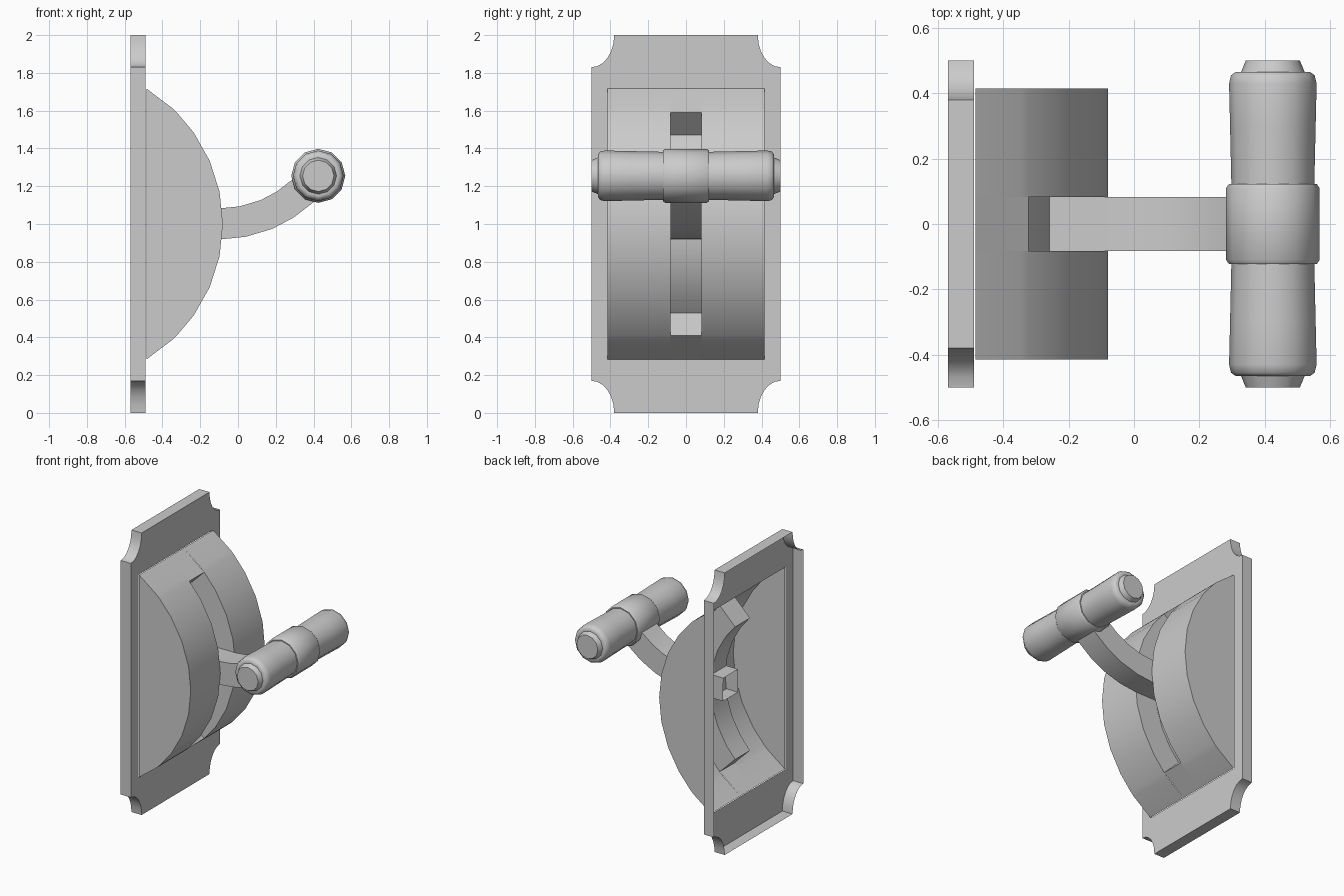
import bpy, bmesh, math
from mathutils import Vector

cube = bpy.data.objects.get("Cube")
if cube:
    bpy.data.objects.remove(cube, do_unlink=True)

grey = bpy.data.materials.new("light grey")
grey.use_nodes = True
COLOUR = (0.6, 0.6, 0.6, 1)
grey.diffuse_color = COLOUR
grey.node_tree.nodes["Principled BSDF"].inputs["Base Color"].default_value = COLOUR


def face(bm, pts):
    return bm.faces.new([bm.verts.new(p) for p in pts])


def strip(bm, a, b):
    """Quads joining two matching rows of points."""
    for i in range(len(a) - 1):
        face(bm, (a[i], a[i + 1], b[i + 1], b[i]))


def finish(bm, name, angle=40):
    bmesh.ops.remove_doubles(bm, verts=bm.verts, dist=0.0005)
    bmesh.ops.recalc_face_normals(bm, faces=bm.faces)
    # open shells: make the faces that look along +x the outer ones
    if sum(f.normal.x * f.calc_area() for f in bm.faces) < -0.05:
        bmesh.ops.reverse_faces(bm, faces=bm.faces)
    mesh = bpy.data.meshes.new(name)
    bm.to_mesh(mesh)
    bm.free()
    ob = bpy.data.objects.new(name, mesh)
    bpy.context.collection.objects.link(ob)
    mesh.materials.append(grey)
    bpy.ops.object.select_all(action="DESELECT")
    ob.select_set(True)
    bpy.context.view_layer.objects.active = ob
    bpy.ops.object.shade_smooth_by_angle(angle=math.radians(angle))
    return ob


FRONT, BACK = -0.49, -0.57
HALF_W, HALF_H = 0.415, 0.717      # housing opening
RADIUS, FLOOR = 0.837, 0.667       # housing and groove floor
CENTRE = -0.08 - RADIUS
SLOT = 0.083

# wall plate: open-backed tray with scooped corners and a central opening
bm = bmesh.new()
scoop = [(0.5 - 0.12 * math.cos(t), 1 - 0.17 * math.sin(t))
         for t in (i * math.pi / 12 for i in range(7))]
for s in (1, -1):
    outline = [(0, 1)] + scoop + [(y, -z) for y, z in reversed(scoop)] + [(0, -1)]
    hole = [(0, -HALF_H), (HALF_W, -HALF_H), (HALF_W, HALF_H), (0, HALF_H)]
    face(bm, [(FRONT, s * y, 1 + z) for y, z in outline + hole])
    strip(bm, [(FRONT, s * y, 1 + z) for y, z in outline],
          [(BACK, s * y, 1 + z) for y, z in outline])
finish(bm, "wall_plate")

# curved housing with a recessed groove
bm = bmesh.new()
END = math.asin(HALF_H / RADIUS)
STOP = math.radians(44.8)
angles = sorted([END * i / 5 for i in range(-5, 6)] + [-STOP, STOP])
inner = [a for a in angles if abs(a) <= STOP + 0.001]


def arc(angs, r, y):
    return [(CENTRE + r * math.cos(a), y, 1 + r * math.sin(a)) for a in angs]


for s in (1, -1):
    strip(bm, arc(angles, RADIUS, s * HALF_W), arc(angles, RADIUS, s * SLOT))
    face(bm, arc(angles, RADIUS, s * HALF_W))
    tip = [s * STOP, s * END]
    strip(bm, arc(tip, RADIUS, -SLOT), arc(tip, RADIUS, SLOT))
    # groove side and end
    strip(bm, arc(inner, RADIUS, s * SLOT), arc(inner, FLOOR, s * SLOT))
    face(bm, arc([s * STOP], RADIUS, -SLOT) + arc([s * STOP], RADIUS, SLOT)
         + arc([s * STOP], FLOOR, SLOT) + arc([s * STOP], FLOOR, -SLOT))
strip(bm, arc(inner, FLOOR, -SLOT), arc(inner, FLOOR, SLOT))
finish(bm, "housing")

# curved lever arm: open square tube swept along a path
bm = bmesh.new()
path = [Vector(p) for p in ((-0.35, 1.0), (-0.08, 1.002), (0.025, 1.013), (0.15, 1.05),
                            (0.25, 1.103), (0.35, 1.18), (0.425, 1.255))]
rings = []
for i, p in enumerate(path):
    d = (path[min(i + 1, len(path) - 1)] - path[max(i - 1, 0)]).normalized()
    n = Vector((-d.y, d.x)) * 0.082
    rings.append([(q.x, y, q.y) for q, y in
                  ((p + n, SLOT), (p + n, -SLOT), (p - n, -SLOT), (p - n, SLOT))])
for a, b in zip(rings, rings[1:]):
    strip(bm, a + a[:1], b + b[:1])
finish(bm, "lever_arm")


# turned handle: profile of (y, radius) spun about its axis
def turned(name, profile, sides=12):
    bm = bmesh.new()
    rows = [[(0.425 + r * math.cos(t), y, 1.255 + r * math.sin(t))
             for t in (i * math.tau / sides for i in range(sides + 1))]
            for y, r in profile]
    for a, b in zip(rows, rows[1:]):
        strip(bm, a, b)
    for row in (rows[0], rows[-1]):
        face(bm, row[:-1])
    return finish(bm, name, 50)


half = [(0.11, 0.143), (0.123, 0.134), (0.123, 0.127), (0.3, 0.131), (0.43, 0.134),
        (0.455, 0.128), (0.466, 0.113), (0.466, 0.097), (0.5, 0.083)]
turned("handle", [(-y, r) for y, r in reversed(half)] + half)
